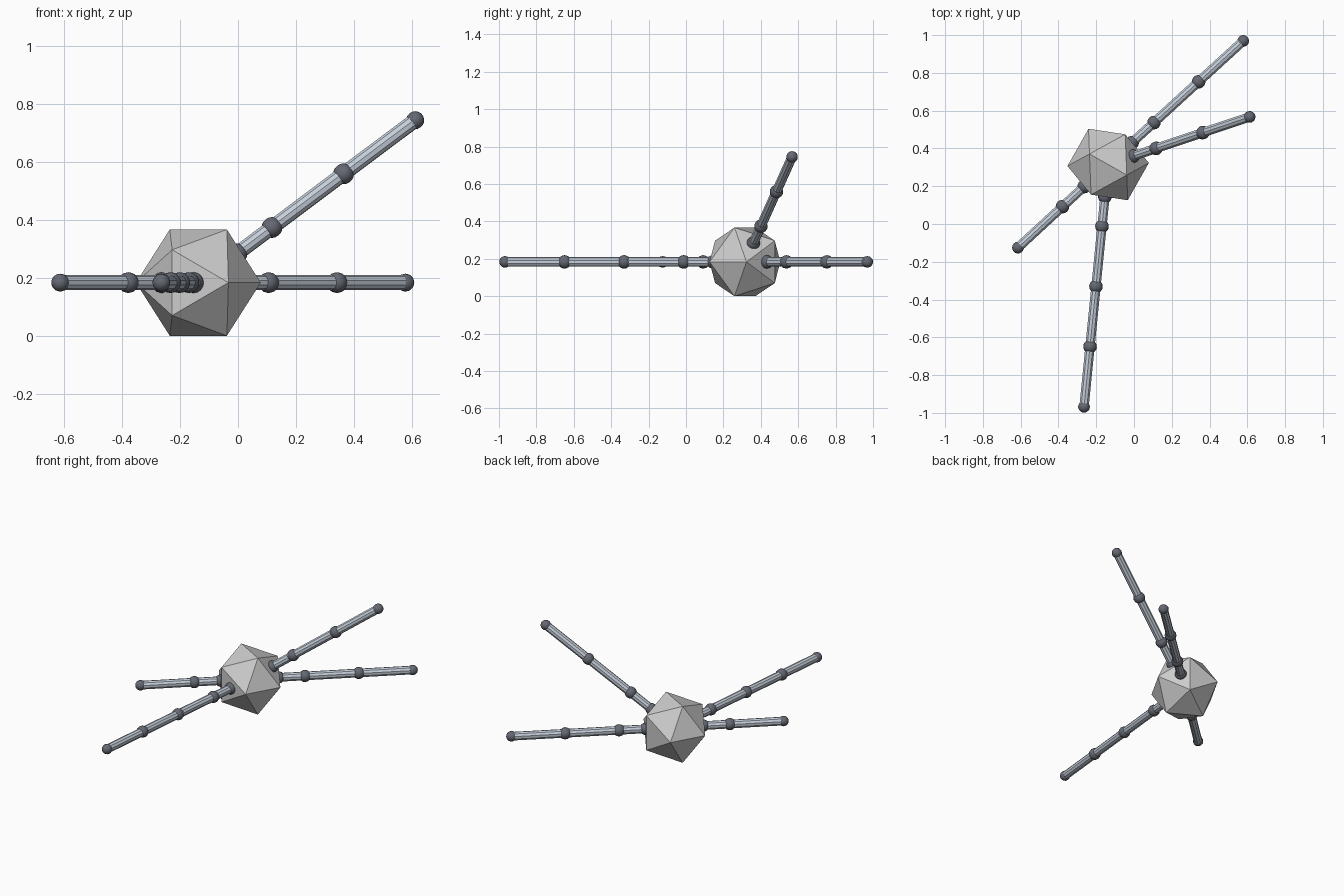
import bpy, bmesh, math
from mathutils import Vector, Matrix

if "Cube" in bpy.data.objects:
    bpy.data.objects.remove(bpy.data.objects["Cube"])

CENTRE = Vector((-0.137, 0.315, 0.1835))
STEP, FIRST = 0.32, 0.329      # joint spacing, distance of first outer joint
SOCKET = 0.172                 # joint sitting on the body face
TUBE_R, JOINT_R, TIP_R = 0.026, 0.036, 0.031


def material(name, rgb):
    m = bpy.data.materials.new(name)
    m.diffuse_color = (*rgb, 1)
    m.use_nodes = True
    m.node_tree.nodes["Principled BSDF"].inputs["Base Color"].default_value = m.diffuse_color
    return m


steel = material("pale_steel", (0.56, 0.62, 0.70))
dark = material("dark_joint", (0.13, 0.14, 0.17))


def finish(bm, name, mat=None, matrix=None, smooth=False):
    mesh = bpy.data.meshes.new(name)
    bmesh.ops.recalc_face_normals(bm, faces=bm.faces)
    for f in bm.faces:
        f.smooth = smooth
    bm.to_mesh(mesh)
    bm.free()
    ob = bpy.data.objects.new(name, mesh)
    bpy.context.collection.objects.link(ob)
    if mat:
        mesh.materials.append(mat)
    if matrix:
        ob.matrix_world = matrix
    return ob


# Icosahedral body resting on an edge
phi = (1 + math.sqrt(5)) / 2
s = CENTRE.z / phi
bm = bmesh.new()
for a in (-s, s):
    for b in (-s * phi, s * phi):
        for co in ((a, 0, b), (b, a, 0), (0, b, a)):
            bm.verts.new(co)
bmesh.ops.convex_hull(bm, input=bm.verts[:])
finish(bm, "body", None,
       Matrix.Translation(CENTRE) @ Matrix.Rotation(math.radians(-29.5), 4, 'Z'))


def ball(name, pos, radius, rot):
    bm = bmesh.new()
    bmesh.ops.create_uvsphere(bm, u_segments=16, v_segments=10, radius=radius)
    finish(bm, name, dark, Matrix.Translation(pos) @ rot, smooth=True)


def tube(name, p, q, rot):
    bm = bmesh.new()
    bmesh.ops.create_cone(bm, cap_ends=True, segments=10, radius1=TUBE_R,
                          radius2=TUBE_R, depth=(q - p).length)
    finish(bm, name, steel, Matrix.Translation((p + q) / 2) @ rot)


# Jointed arms radiating from the body: direction and number of outer joints
arms = {
    "back_arm": ((0.738, 0.675, 0), 3),
    "raised_arm": ((0.773, 0.260, 0.579), 3),
    "left_arm": ((-0.735, -0.678, 0), 2),
    "front_arm": ((-0.099, -0.995, 0), 4),
}
for name, (direction, count) in arms.items():
    d = Vector(direction).normalized()
    rot = d.to_track_quat('Z', 'Y').to_matrix().to_4x4()
    stops = [SOCKET] + [FIRST + STEP * i for i in range(count)]
    points = [CENTRE + d * t for t in stops]
    for i, p in enumerate(points):
        last = i == count
        ball(f"{name}_tip" if last else f"{name}_joint_{i}", p,
             TIP_R if last else JOINT_R, rot)
        if not last:
            tube(f"{name}_segment_{i}", p, points[i + 1], rot)
